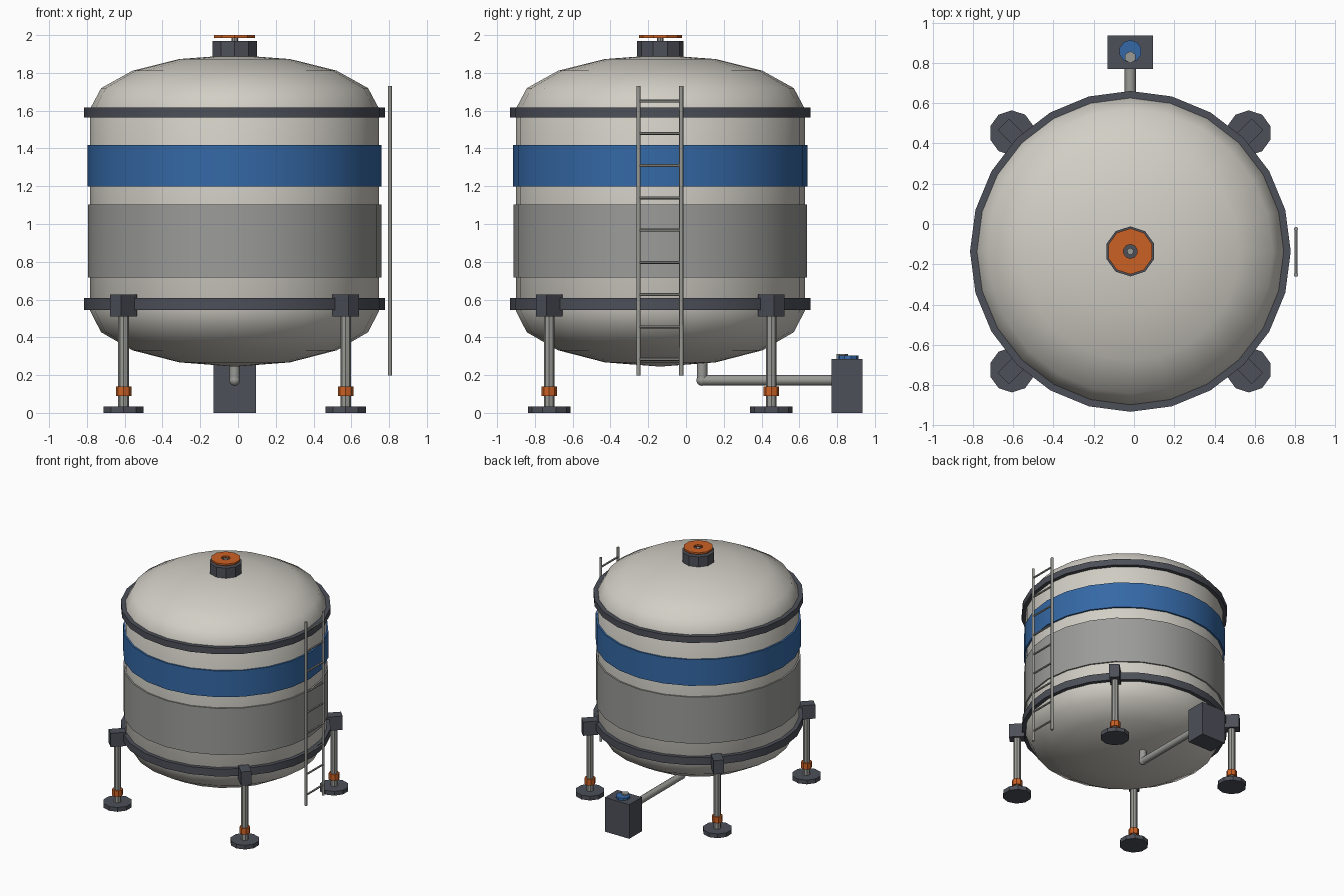
import bpy, bmesh, math
from mathutils import Vector

cube = bpy.data.objects.get("Cube")
if cube:
    bpy.data.objects.remove(cube, do_unlink=True)

CX, CY = -0.018, -0.136      # tank axis
LEG = 0.588                  # leg offset from the axis


def material(name, rgb):
    m = bpy.data.materials.new(name)
    m.use_nodes = True
    m.diffuse_color = (*rgb, 1)
    m.node_tree.nodes["Principled BSDF"].inputs["Base Color"].default_value = (*rgb, 1)
    return m


CREAM = material("cream_paint", (0.64, 0.62, 0.56))
BLUE = material("blue_paint", (0.035, 0.14, 0.38))
ORANGE = material("orange_paint", (0.60, 0.12, 0.018))
DARK = material("dark_steel", (0.075, 0.08, 0.10))
GREY = material("grey_cladding", (0.33, 0.33, 0.32))
STEEL = material("bare_steel", (0.32, 0.32, 0.30))


def finish(name, bm, mat, angle=30):
    bmesh.ops.recalc_face_normals(bm, faces=bm.faces)
    mesh = bpy.data.meshes.new(name)
    bm.to_mesh(mesh)
    bm.free()
    mesh.materials.append(mat)
    ob = bpy.data.objects.new(name, mesh)
    bpy.context.collection.objects.link(ob)
    bpy.ops.object.select_all(action='DESELECT')
    ob.select_set(True)
    bpy.context.view_layer.objects.active = ob
    bpy.ops.object.shade_smooth_by_angle(angle=math.radians(angle))
    return ob


def lathe(name, profile, sides, mat, x=CX, y=CY, closed=False, angle=30):
    """Revolve (radius, z) points about a vertical axis at x, y."""
    bm = bmesh.new()
    rings = []
    for r, z in profile:
        if r == 0:
            rings.append([bm.verts.new((x, y, z))] * sides)
        else:
            turns = [2 * math.pi * i / sides for i in range(sides)]
            rings.append([bm.verts.new((x - r * math.sin(t), y + r * math.cos(t), z))
                          for t in turns])
    pairs = list(zip(rings, rings[1:]))
    if closed:
        pairs.append((rings[-1], rings[0]))
    for a, b in pairs:
        for i in range(sides):
            j = (i + 1) % sides
            bm.faces.new(list(dict.fromkeys((a[i], a[j], b[j], b[i]))))
    return finish(name, bm, mat, angle)


def disc(name, r, z0, z1, sides, mat, x=CX, y=CY):
    return lathe(name, [(0, z0), (r, z0), (r, z1), (0, z1)], sides, mat, x, y)


def band(name, inner, outer, z0, z1, mat, sides=24):
    return lathe(name, [(inner, z0), (outer, z0), (outer, z1), (inner, z1)],
                 sides, mat, closed=True)


def box(name, centre, size, mat, turn=0):
    bm = bmesh.new()
    bmesh.ops.create_cube(bm, size=1)
    bmesh.ops.scale(bm, vec=size, verts=bm.verts)
    ob = finish(name, bm, mat)
    ob.location = centre
    ob.rotation_euler.z = turn
    return ob


def rod(name, a, b, r, mat, sides=8):
    a, b = Vector(a), Vector(b)
    bm = bmesh.new()
    bmesh.ops.create_cone(bm, cap_ends=True, segments=sides, radius1=r, radius2=r,
                          depth=(b - a).length)
    ob = finish(name, bm, mat, 50)
    ob.rotation_euler = (b - a).to_track_quat('Z', 'Y').to_euler()
    ob.location = (a + b) / 2
    return ob


# Tank shell with elliptical ends
R, LOW, HIGH = 0.765, 0.54, 1.61
steps = [math.radians(22.5 * i) for i in range(4)]
shell = [(0, LOW - 0.295)]
shell += [(R * math.cos(t), LOW - 0.295 * math.sin(t)) for t in reversed(steps)]
shell += [(R * math.cos(t), HIGH + 0.285 * math.sin(t)) for t in steps]
shell += [(0, HIGH + 0.285)]
lathe("tank_shell", shell, 24, CREAM, angle=45)

# Bands and stiffening rings
band("grey_cladding_band", 0.75, 0.777, 0.716, 1.104, GREY)
band("blue_band", 0.75, 0.779, 1.199, 1.417, BLUE)
band("lower_ring", 0.75, 0.796, 0.545, 0.607, DARK)
band("upper_ring", 0.75, 0.796, 1.565, 1.617, DARK)

# Manway on top
disc("manway_neck", 0.124, 1.84, 1.97, 10, DARK)
band("manway_wheel", 0.035, 0.114, 1.985, 2.0, ORANGE, 10)
disc("wheel_stem", 0.017, 1.96, 1.992, 8, STEEL)

# Four legs
for sx, side in ((-1, "right"), (1, "left")):
    for sy, end in ((-1, "front"), (1, "back")):
        tag = f"{end}_{side}"
        x, y = CX + sx * LEG, CY + sy * LEG
        disc(f"foot_{tag}", 0.112, 0, 0.035, 10, DARK, x, y)
        disc(f"leg_{tag}", 0.028, 0.03, 0.56, 8, STEEL, x, y)
        disc(f"leg_collar_{tag}", 0.041, 0.09, 0.14, 8, ORANGE, x, y)
        box(f"leg_bracket_{tag}", (x, y, 0.568), (0.12, 0.08, 0.115), DARK,
            math.atan2(sy, sx))

# Ladder
LX, Y0, Y1 = 0.804, -0.252, -0.025
for y, tag in ((Y0, "front"), (Y1, "back")):
    rod(f"ladder_rail_{tag}", (LX, y, 0.198), (LX, y, 1.73), 0.011, STEEL)
for i in range(9):
    z = 0.284 + 0.1708 * i
    rod(f"ladder_rung_{i + 1}", (LX, Y0, z), (LX, Y1, z), 0.008, STEEL, 6)

# Outlet pipe with a rounded elbow
PY, PZ, PR = 0.085, 0.173, 0.028
rod("outlet_drop", (CX, PY, PZ), (CX, PY, 0.29), PR, STEEL)
rod("outlet_run", (CX, PY, PZ), (CX, 0.80, PZ), PR, STEEL)
bm = bmesh.new()
bmesh.ops.create_uvsphere(bm, u_segments=10, v_segments=8, radius=PR + 0.002)
finish("outlet_elbow", bm, STEEL, 60).location = (CX, PY, PZ)

# Pump box and its knob
box("pump_box", (CX, 0.852, 0.1425), (0.226, 0.165, 0.285), DARK)
disc("pump_cap", 0.056, 0.28, 0.304, 10, BLUE, CX, 0.857)
disc("pump_knob", 0.03, 0.28, 0.313, 6, STEEL, CX, 0.828)
